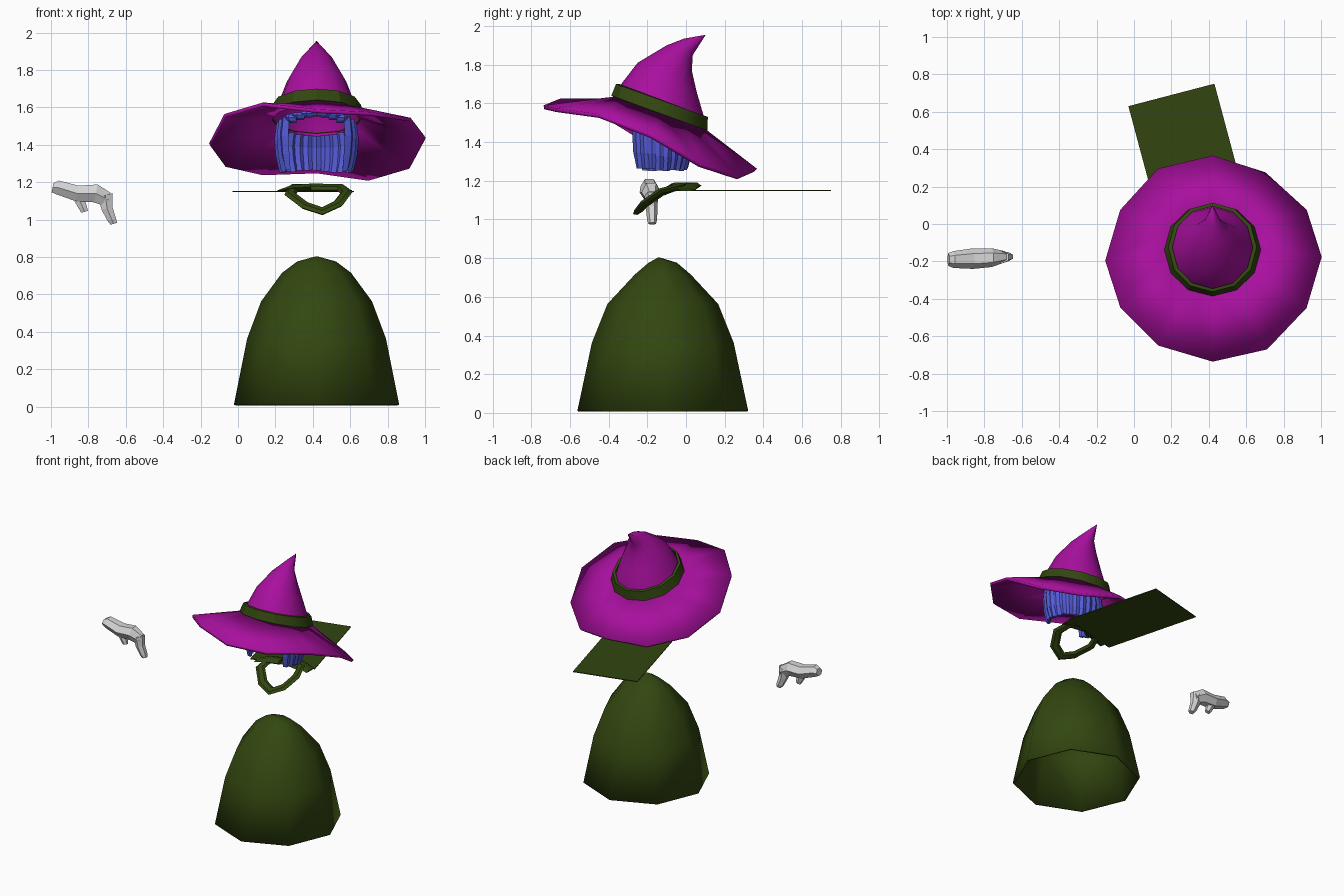
import bpy, bmesh, math, random
from mathutils import Vector

cube = bpy.data.objects.get("Cube")
if cube:
    bpy.data.objects.remove(cube, do_unlink=True)
random.seed(4)
CX = 0.42  # shared centre line of the outfit


def material(name, rgb):
    m = bpy.data.materials.new(name)
    m.use_nodes = True
    m.diffuse_color = (*rgb, 1)
    m.node_tree.nodes["Principled BSDF"].inputs["Base Color"].default_value = (*rgb, 1)
    return m


MAGENTA = material("magenta felt", (0.39, 0.005, 0.34))
GREEN = material("dark green cloth", (0.032, 0.062, 0.005))
BLUE = material("blue hair", (0.09, 0.105, 0.68))
GREY = material("light grey metal", (0.68, 0.68, 0.68))


def loft(name, rings, mat, caps=(), loop=False, smooth=None, thick=0):
    """Skin a list of equally long point rings."""
    bm = bmesh.new()
    rows = [[bm.verts.new(p) for p in ring] for ring in rings]
    pairs = list(zip(rows, rows[1:]))
    if loop:
        pairs.append((rows[-1], rows[0]))
    for a, b in pairs:
        for i in range(len(a)):
            j = (i + 1) % len(a)
            bm.faces.new((a[i], a[j], b[j], b[i]))
    for k in caps:
        bm.faces.new(rows[k])
    bmesh.ops.remove_doubles(bm, verts=bm.verts, dist=0.0005)
    bmesh.ops.recalc_face_normals(bm, faces=bm.faces)
    me = bpy.data.meshes.new(name)
    bm.to_mesh(me)
    bm.free()
    me.materials.append(mat)
    ob = bpy.data.objects.new(name, me)
    bpy.context.collection.objects.link(ob)
    if thick:
        mod = ob.modifiers.new("thickness", "SOLIDIFY")
        mod.thickness, mod.offset = thick, 0
    if smooth:
        bpy.ops.object.select_all(action="DESELECT")
        ob.select_set(True)
        bpy.context.view_layer.objects.active = ob
        bpy.ops.object.shade_smooth_by_angle(angle=math.radians(smooth))
    return ob


def ellipse(centre, u, v, n):
    return [Vector(centre) + Vector(u) * math.cos(t) + Vector(v) * math.sin(t)
            for t in (2 * math.pi * i / n for i in range(n))]


def tilted(front, back, rx, n=12):
    """Ring through a front and a back (y, z) point, rx wide to each side."""
    f, b = Vector((CX, *front)), Vector((CX, *back))
    return ellipse((f + b) / 2, (rx, 0, 0), (b - f) / 2, n)


# Robe: open eight-sided bell
robe = [(0.008, 0.435, 0.435), (0.36, 0.365, 0.36), (0.56, 0.29, 0.28),
        (0.71, 0.18, 0.14), (0.77, 0.1, 0.07), (0.797, 0.002, 0.002)]
loft("robe", [ellipse((CX, -0.12 - 0.02 * (z > 0.78), z), (rx, 0, 0), (0, ry, 0), 8)
              for z, rx, ry in robe], GREEN, caps=[-1], smooth=50, thick=0.014)

# Hat crown, bending back to its tip
crown = [((-0.37, 1.64), (0.095, 1.465), 0.235), ((-0.335, 1.7), (0.09, 1.54), 0.205),
         ((-0.25, 1.81), (0.055, 1.66), 0.16), ((-0.1, 1.9), (0.03, 1.77), 0.095),
         ((-0.01, 1.935), (0.035, 1.85), 0.045), ((0.1, 1.954), (0.101, 1.953), 0.002)]
loft("hat_crown", [tilted(*c) for c in crown], MAGENTA, caps=[-1], smooth=60)

# Hat band
band = [((-0.37, 1.63), (0.095, 1.46), 0.24), ((-0.386, 1.64), (0.11, 1.46), 0.258),
        ((-0.362, 1.7), (0.113, 1.53), 0.236), ((-0.345, 1.7), (0.095, 1.535), 0.215)]
loft("hat_band", [tilted(*b) for b in band], GREEN, loop=True, smooth=30)

# Wavy brim, outer corners anticlockwise from the wearer's left
outer = [(1.0, -0.18, 1.43), (0.92, 0.07, 1.28), (0.7, 0.27, 1.215), (0.42, 0.36, 1.255),
         (0.13, 0.29, 1.245), (-0.07, 0.07, 1.29), (-0.15, -0.2, 1.4), (-0.07, -0.45, 1.555),
         (0.13, -0.65, 1.615), (0.42, -0.735, 1.58), (0.71, -0.67, 1.565), (0.92, -0.45, 1.535)]
loft("hat_brim", [tilted((-0.37, 1.625), (0.1, 1.455), 0.24), [Vector(p) for p in outer]],
     MAGENTA, smooth=40, thick=0.02)

# Hair: a ring of tapered locks, with a short fringe over the face
LOCKS = 26
for i in range(LOCKS):
    a = 2 * math.pi * (i + 0.5) / LOCKS
    out = Vector((0.205 * math.cos(a), 0.165 * math.sin(a), 0))
    side = Vector((-0.205 * math.sin(a), 0.165 * math.cos(a), 0)).normalized()
    nrm = out.normalized()
    fringe = math.sin(a) < 0 and abs(out.x) < 0.15
    top = 1.52 - 0.4 * (out.y + 0.015)
    low = 1.55 - 1.8 * out.x ** 2 if fringe else 1.25 + random.uniform(0, 0.015)
    steps = [(0, 0.97, 0.03), (0.35, 1.03, 0.035), (0.7, 0.99, 0.033), (1, 0.9, 0.02)]
    loft(f"hair_lock_{i + 1}",
         [ellipse(Vector((CX, -0.155, top + (low - top) * t)) + out * s,
                  side * w, nrm * 0.016, 4) for t, s, w in steps],
         BLUE, caps=[0, -1])

# Scarf collar: a slanted loop, low in front
collar = [(0.45, -0.245, 1.045), (0.535, -0.215, 1.085), (0.58, -0.13, 1.145),
          (0.55, -0.03, 1.17), (0.42, -0.005, 1.172), (0.3, -0.04, 1.17),
          (0.28, -0.13, 1.135), (0.36, -0.215, 1.075)]
mid = Vector((0.43, -0.12, 1.12))
rings = []
for k, p in enumerate(collar):
    along = (Vector(collar[(k + 1) % 8]) - Vector(collar[k - 1])).normalized()
    out = Vector(p) - mid
    out = (out - along * out.dot(along)).normalized()
    rings.append(ellipse(p, out * 0.034, along.cross(out) * 0.017, 6))
loft("scarf_collar", rings, GREEN, loop=True, smooth=40)

# Scarf tail: thin flat cloth trailing behind
tail = [(-0.03, 0.63), (0.43, 0.75), (0.62, 0.04), (0.16, -0.08)]
loft("scarf_tail", [[Vector((x, y, z)) for x, y in tail] for z in (1.147, 1.153)],
     GREEN, caps=[0, 1])

# Scarf gathers, joining collar and tail
for name, s in (("left", 1), ("right", -1)):
    path = [(0.02, 0.0, 1.175, 0.02), (0.12, -0.02, 1.17, 0.018), (0.2, -0.03, 1.152, 0.005)]
    loft(f"scarf_gather_{name}",
         [ellipse((CX - 0.01 + s * x, y + s * 0.03, z), (0, 0.05, 0), (0, 0, h), 6)
          for x, y, z, h in path], GREEN, caps=[0, -1], smooth=40)


# Pistol: faceted barrel, grip and trigger
def pistol_part(name, sections, upright):
    rings = []
    for x, y, z, wide, deep in sections:
        axis = (deep, 0, 0.3 * deep) if upright else (0.2 * deep, 0, deep)
        rings.append(ellipse((x, y, z), (0, wide, 0), axis, 6))
    loft(name, rings, GREY, caps=[0, -1])


pistol_part("pistol_barrel", [(-0.992, -0.19, 1.17, 0.035, 0.028), (-0.965, -0.19, 1.172, 0.045, 0.042),
                              (-0.86, -0.185, 1.14, 0.055, 0.048), (-0.76, -0.18, 1.14, 0.05, 0.055),
                              (-0.69, -0.175, 1.105, 0.03, 0.045)], False)
pistol_part("pistol_grip", [(-0.71, -0.178, 1.13, 0.035, 0.045), (-0.7, -0.178, 1.06, 0.03, 0.033),
                            (-0.675, -0.175, 1.0, 0.026, 0.026), (-0.664, -0.175, 0.978, 0.02, 0.02)], True)
pistol_part("pistol_trigger", [(-0.85, -0.185, 1.11, 0.025, 0.03), (-0.83, -0.185, 1.065, 0.02, 0.025),
                               (-0.82, -0.185, 1.042, 0.015, 0.02)], True)
